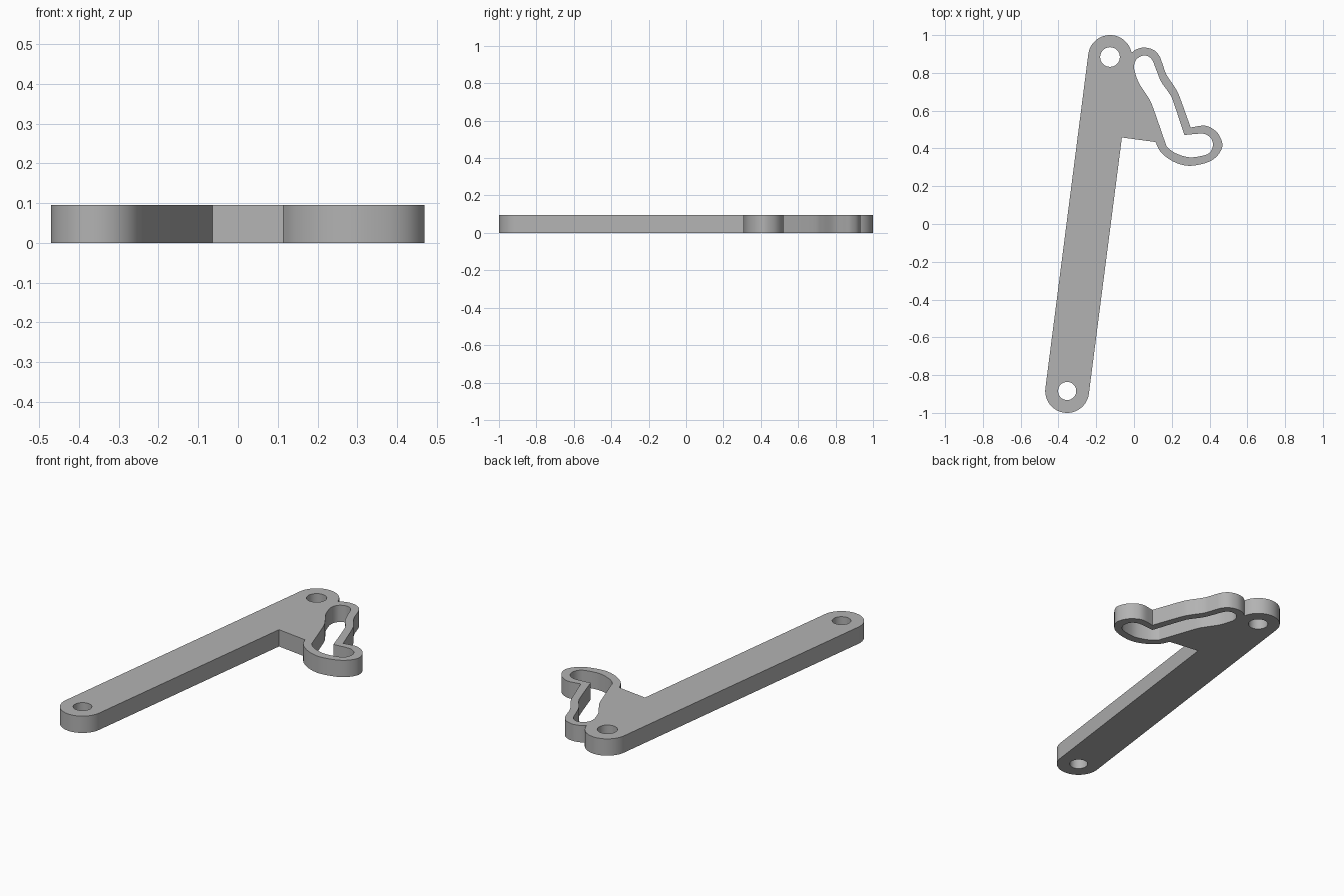
import bpy
import bmesh
from math import cos, sin, radians
from mathutils import Vector

THICKNESS = 0.095
END_RADIUS = 0.116
TOP_PIVOT = Vector((-0.127, 0.884))
LOW_PIVOT = Vector((-0.354, -0.884))

cube = bpy.data.objects.get("Cube")
if cube:
    bpy.data.objects.remove(cube, do_unlink=True)


def arc(centre, radius, start, end, steps=40):
    """Points along a circular arc, angles in degrees."""
    angles = [radians(start + (end - start) * i / steps) for i in range(steps + 1)]
    return [centre + radius * Vector((cos(a), sin(a))) for a in angles]


def smooth_path(points, steps=5):
    """Interpolate a smooth path through a few control points."""
    pts = [Vector(p) for p in points]
    pts = [2 * pts[0] - pts[1]] + pts + [2 * pts[-1] - pts[-2]]
    path = []
    for a, b, c, d in zip(pts, pts[1:], pts[2:], pts[3:]):
        for i in range(steps):
            t = i / steps
            path.append(b + 0.5 * t * (c - a + t * (2 * a - 5 * b + 4 * c - d
                                                    + t * (3 * (b - c) + d - a))))
    return path + [pts[-2]]


def add_loop(curve, points):
    """Add one closed polygon to a filled flat curve."""
    spline = curve.splines.new("POLY")
    spline.points.add(len(points) - 1)
    for target, p in zip(spline.points, points):
        target.co = (p.x, p.y, 0, 1)
    spline.use_cyclic_u = True


# Outer edge of the curved slot rim, from the web round to the top pivot
rim_lower = smooth_path([
    (.114, .434), (.135, .39), (.167, .357), (.22, .325), (.29, .308),
    (.373, .321), (.426, .347), (.458, .385), (.468, .425), (.447, .476),
    (.41, .508), (.368, .521), (.3, .511)])
rim_upper = smooth_path([
    (.3, .511), (.24, .677), (.214, .727), (.172, .79), (.151, .847),
    (.135, .888), (.105, .921), (.056, .934), (.015, .926), (-.013, .907)])

# Arm outline: round lower end, inner corner of the web, rim, round top end
outline = (arc(LOW_PIVOT, END_RADIUS, 172.7, 352.7)
           + [Vector((-.064, .458))]
           + rim_lower + rim_upper[1:]
           + arc(TOP_PIVOT, END_RADIUS, 11.5, 172.7)[1:])

# Bent guide slot with one sharp inside corner
slot = smooth_path([
    (.267, .471), (.341, .478), (.378, .475), (.408, .453), (.418, .418),
    (.405, .383), (.373, .364), (.294, .353), (.22, .375), (.177, .407),
    (.161, .444), (.098, .624), (.071, .677), (.029, .741), (.008, .794),
    (0, .836), (.015, .874), (.056, .892), (.094, .872), (.12, .81),
    (.145, .751), (.188, .69), (.209, .645), (.267, .471)])[:-1]

profile = bpy.data.curves.new("arm_profile", "CURVE")
profile.dimensions = "2D"
profile.fill_mode = "BOTH"
profile.extrude = THICKNESS / 2
for loop in (outline, slot,
             arc(TOP_PIVOT, .052, 0, 360)[:-1],
             arc(LOW_PIVOT, .048, 0, 360)[:-1]):
    add_loop(profile, loop)

# Turn the filled profile into one welded plate standing on the ground
helper = bpy.data.objects.new("arm_profile", profile)
bpy.context.collection.objects.link(helper)
bpy.context.view_layer.update()
evaluated = helper.evaluated_get(bpy.context.evaluated_depsgraph_get())
mesh = bpy.data.meshes.new_from_object(evaluated)
bpy.data.objects.remove(helper, do_unlink=True)

bm = bmesh.new()
bm.from_mesh(mesh)
bmesh.ops.remove_doubles(bm, verts=bm.verts, dist=0.0002)
bmesh.ops.translate(bm, verts=bm.verts, vec=(0, 0, THICKNESS / 2))
bmesh.ops.recalc_face_normals(bm, faces=bm.faces)
bm.to_mesh(mesh)
bm.free()

arm = bpy.data.objects.new("slotted_lever_arm", mesh)
bpy.context.collection.objects.link(arm)

grey = bpy.data.materials.new("plain grey")
grey.use_nodes = True
colour = (0.45, 0.45, 0.45, 1)
grey.diffuse_color = colour
grey.node_tree.nodes["Principled BSDF"].inputs["Base Color"].default_value = colour
mesh.materials.clear()
mesh.materials.append(grey)

# Rounded walls shade smoothly while the rims stay crisp
bpy.ops.object.select_all(action="DESELECT")
arm.select_set(True)
bpy.context.view_layer.objects.active = arm
bpy.ops.object.shade_smooth_by_angle(angle=radians(30))
